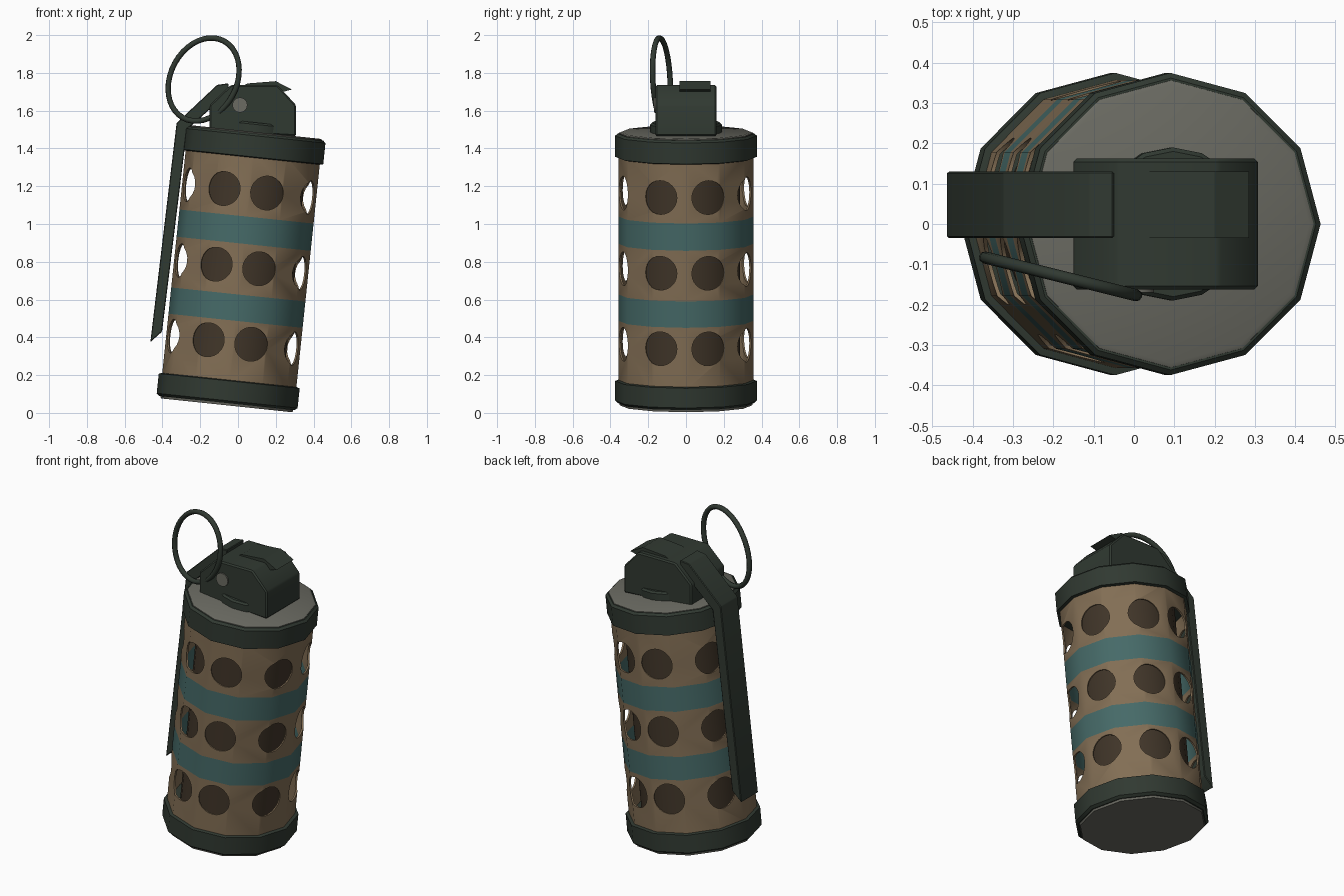
import bpy, bmesh, math
from mathutils import Matrix, Vector

cube = bpy.data.objects.get("Cube")
if cube:
    bpy.data.objects.remove(cube)


def make_mat(name, rgb):
    m = bpy.data.materials.new(name)
    m.use_nodes = True
    col = (*rgb, 1)
    m.diffuse_color = col
    bsdf = m.node_tree.nodes["Principled BSDF"]
    bsdf.inputs["Base Color"].default_value = col
    bsdf.inputs["Roughness"].default_value = 0.8
    return m


TAN = make_mat("tan paint", (0.225, 0.157, 0.09))
TEAL = make_mat("teal paint", (0.061, 0.144, 0.138))
BROWN = make_mat("dark brown", (0.052, 0.036, 0.022))
GREEN = make_mat("dark green metal", (0.03, 0.041, 0.031))
GREY = make_mat("grey metal", (0.145, 0.145, 0.122))

# The canister leans to its left
TILT = Matrix.Translation((-0.06, 0, 0.04)) @ Matrix.Rotation(math.radians(6), 4, 'Y')


def finish(name, bm, mats, matrix=Matrix(), smooth=35):
    bmesh.ops.recalc_face_normals(bm, faces=bm.faces)
    bm.transform(matrix)
    me = bpy.data.meshes.new(name)
    bm.to_mesh(me)
    bm.free()
    ob = bpy.data.objects.new(name, me)
    bpy.context.collection.objects.link(ob)
    for m in mats:
        me.materials.append(m)
    if smooth:
        shade(ob, smooth)
    return ob


def shade(ob, angle):
    bpy.ops.object.select_all(action='DESELECT')
    ob.select_set(True)
    bpy.context.view_layer.objects.active = ob
    bpy.ops.object.shade_smooth_by_angle(angle=math.radians(angle))


def lathe_mesh(profile, sides=12, closed=False):
    """Revolve (radius, height) points; cap the ends or close the loop."""
    bm = bmesh.new()
    rings = [[bm.verts.new((r * math.cos(a), r * math.sin(a), h))
              for a in (math.tau * i / sides for i in range(sides))]
             for r, h in profile]
    pairs = list(zip(rings, rings[1:]))
    if closed:
        pairs.append((rings[-1], rings[0]))
    else:
        bm.faces.new(rings[0])
        bm.faces.new(rings[-1])
    for lo, hi in pairs:
        for i in range(sides):
            j = (i + 1) % sides
            bm.faces.new((lo[i], lo[j], hi[j], hi[i]))
    return bm


def lathe(name, profile, mat, sides=12):
    return finish(name, lathe_mesh(profile, sides), [mat], TILT)


def extrude(name, outline, y0, y1, mat, bevel=0.0):
    """Extrude an x-z outline along y."""
    bm = bmesh.new()
    face = bm.faces.new([bm.verts.new((x, y0, z)) for x, z in outline])
    res = bmesh.ops.extrude_face_region(bm, geom=[face])
    verts = [g for g in res["geom"] if isinstance(g, bmesh.types.BMVert)]
    bmesh.ops.translate(bm, verts=verts, vec=(0, y1 - y0, 0))
    if bevel:
        bmesh.ops.recalc_face_normals(bm, faces=bm.faces)
        bmesh.ops.bevel(bm, geom=bm.edges[:], offset=bevel, segments=1, affect='EDGES')
    return finish(name, bm, [mat], smooth=25)


# Perforated shell with two painted bands
R_OUT, R_IN = 0.357, 0.347
levels = [0.12, 0.45, 0.59, 0.86, 1.005, 1.34]
bm = lathe_mesh([(R_OUT, h) for h in levels] + [(R_IN, h) for h in reversed(levels)],
                closed=True)
for f in bm.faces:
    h = f.calc_center_median().z
    f.material_index = int(0.45 < h < 0.59 or 0.86 < h < 1.005)
shell = finish("perforated_shell", bm, [TAN, TEAL], TILT, smooth=0)

# Hole cutters: three rows of eight
bm = bmesh.new()
for h in (0.335, 0.737, 1.14):
    for deg in (20, 67, 106, 157, 200, 247, 286, 337):
        place = (Matrix.Rotation(math.radians(deg), 4, 'Z')
                 @ Matrix.Translation((0.35, 0, h)) @ Matrix.Rotation(math.pi / 2, 4, 'Y'))
        bmesh.ops.create_cone(bm, cap_ends=True, segments=24, radius1=0.09,
                              radius2=0.09, depth=0.12, matrix=place)
cutter = finish("hole_cutter", bm, [TAN], TILT, smooth=0)
cutter.hide_render = True
mod = shell.modifiers.new("holes", 'BOOLEAN')
mod.operation = 'DIFFERENCE'
mod.solver = 'EXACT'
mod.object = cutter
bpy.context.view_layer.objects.active = shell
bpy.ops.object.modifier_apply(modifier=mod.name)
bpy.data.objects.remove(cutter)
shade(shell, 35)

# Inner charge, end rings and plates
lathe("inner_core", [(0.285, 0.05), (0.285, 1.4)], BROWN, 24)
lathe("bottom_ring", [(0.36, 0.012), (0.375, 0.025), (0.375, 0.13), (0.355, 0.135)], GREEN)
lathe("bottom_plate", [(0.35, 0), (0.358, 0.03)], GREY)
lathe("top_ring", [(0.355, 1.318), (0.375, 1.323), (0.375, 1.435), (0.362, 1.447)], GREEN)
lathe("top_plate", [(0.358, 1.43), (0.356, 1.45), (0.345, 1.455)], GREY)
lathe("fuze_collar", [(0.19, 1.44), (0.19, 1.495), (0.18, 1.505)], GREEN, 16)

# Fuze head
extrude("fuze_head", [(-0.15, 1.49), (-0.15, 1.63), (-0.04, 1.735), (0.21, 1.735),
                      (0.307, 1.63), (0.307, 1.465)], -0.162, 0.162, GREEN, 0.008)

# Safety lever and its hooked end on top
extrude("safety_lever", [(-0.05, 1.745), (-0.11, 1.737), (-0.325, 1.535), (-0.464, 0.375),
                         (-0.402, 0.43), (-0.27, 1.50), (-0.09, 1.66), (-0.05, 1.69)],
        -0.035, 0.13, GREEN, 0.004)
extrude("lever_hook", [(0.0, 1.72), (0.05, 1.744), (0.2, 1.756), (0.285, 1.712),
                       (0.24, 1.70), (0.2, 1.72)], -0.035, 0.13, GREEN)

# Pin end on the front of the fuze head
bm = bmesh.new()
bmesh.ops.create_cone(bm, cap_ends=True, segments=16, radius1=0.04, radius2=0.04, depth=0.02,
                      matrix=Matrix.Translation((0.01, -0.16, 1.63))
                      @ Matrix.Rotation(math.pi / 2, 4, 'X'))
finish("pin_end", bm, [GREY])

# Pull ring: a slightly oval loop swept with a round tube
bm = bmesh.new()
SEG, TUBE_SIDES, TUBE = 40, 8, 0.015
center = Vector((-0.182, -0.13, 1.765))
side = Vector((0.245, 0.97, 0)).normalized()
loops = []
for i in range(SEG):
    t = math.tau * i / SEG
    x = 0.188 * math.cos(t)
    p = Vector((x, -0.25 * x, 0.22 * (0.22 * math.cos(t) + 0.975 * math.sin(t))))
    out = p.normalized()
    loops.append([bm.verts.new(center + p + TUBE * (out * math.cos(a) + side * math.sin(a)))
                  for a in (math.tau * k / TUBE_SIDES for k in range(TUBE_SIDES))])
for i in range(SEG):
    a, b = loops[i], loops[(i + 1) % SEG]
    for k in range(TUBE_SIDES):
        n = (k + 1) % TUBE_SIDES
        bm.faces.new((a[k], a[n], b[n], b[k]))
finish("pull_ring", bm, [GREEN], smooth=60)
